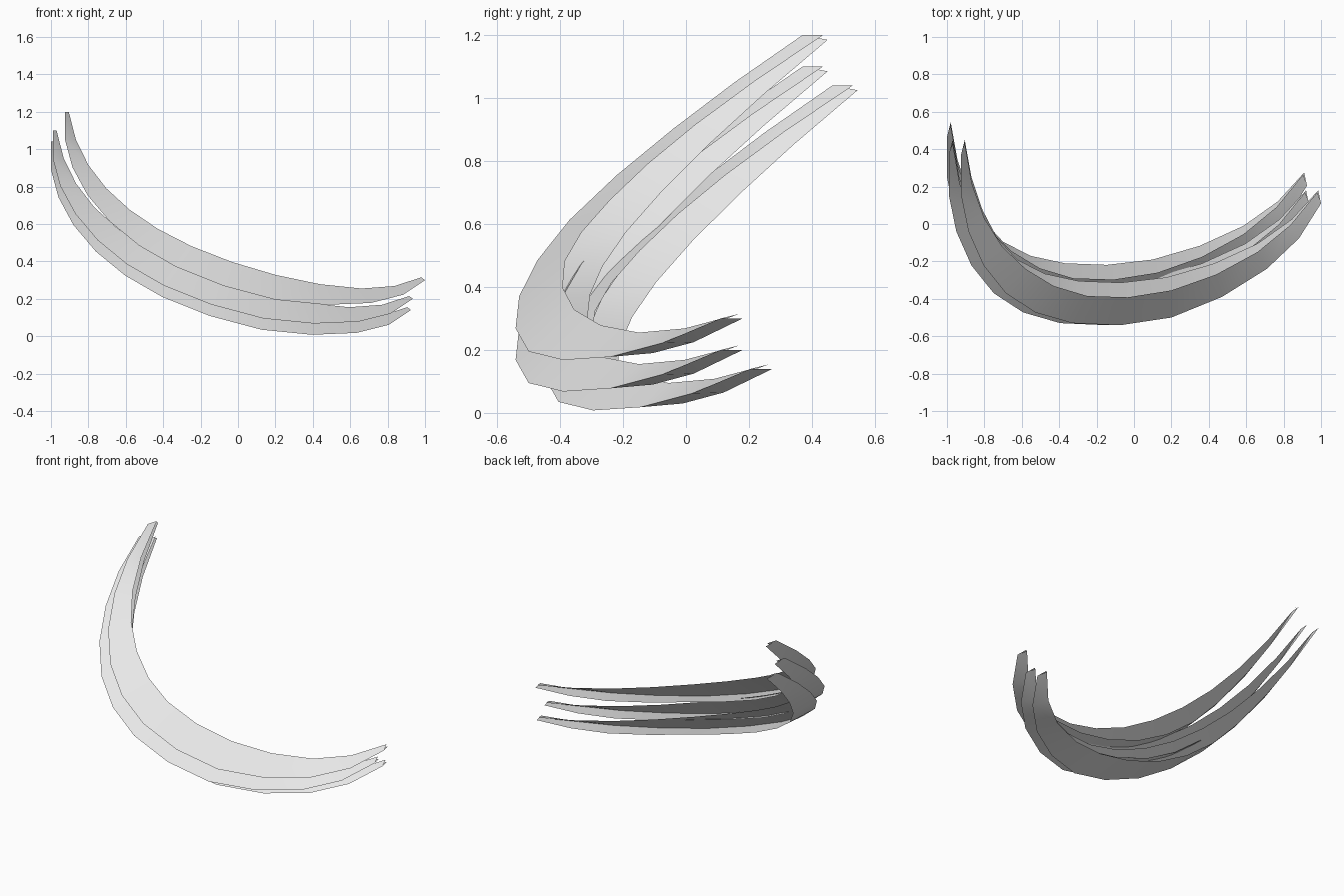
import bpy
import bmesh
from mathutils import Vector

cube = bpy.data.objects.get("Cube")
if cube:
    bpy.data.objects.remove(cube, do_unlink=True)

grey = bpy.data.materials.new("pale grey")
grey.use_nodes = True
colour = (0.8, 0.8, 0.8, 1)
grey.diffuse_color = colour
grey.node_tree.nodes["Principled BSDF"].inputs["Base Color"].default_value = colour


def refine(points):
    """Add one point on a smooth curve between each pair of control points."""
    p = [Vector(point) for point in points]
    first = (3 * p[0] + 6 * p[1] - p[2]) / 8
    last = (3 * p[-1] + 6 * p[-2] - p[-3]) / 8
    inner = [(9 * (b + c) - a - d) / 16 for a, b, c, d in zip(p, p[1:], p[2:], p[3:])]
    middles = [first] + inner + [last]
    rail = []
    for point, middle in zip(p, middles):
        rail += [point, middle]
    return rail + [p[-1]]


# Upper free edge, sharp front fold and inner free edge of one folded blade
upper_edge = refine([(.98, .17, .315), (.66, -.15, .255), (.2, -.355, .328),
                     (-.25, -.385, .482), (-.58, -.24, .677), (-.8, .03, .915),
                     (-.905, .435, 1.2)])
front_fold = refine([(1, .11, .3), (.71, -.24, .178), (.2, -.5, .195),
                     (-.33, -.53, .37), (-.685, -.37, .613), (-.885, -.04, .903),
                     (-.925, .37, 1.2)])
inner_edge = refine([(.985, .18, .3), (.66, -.105, .19), (.175, -.285, .243),
                     (-.295, -.305, .375), (-.625, -.19, .575), (-.81, .075, .855),
                     (-.905, .45, 1.185)])


def add_blade(name, offset):
    """Skin the three rails as a thin V-shaped crescent."""
    bm = bmesh.new()
    rails = [[bm.verts.new(point + Vector(offset)) for point in rail]
             for rail in (upper_edge, front_fold, inner_edge)]
    for top, low in zip(rails, rails[1:]):
        for i in range(len(top) - 1):
            bm.faces.new((top[i], top[i + 1], low[i + 1], low[i]))
    mesh = bpy.data.meshes.new(name)
    bm.to_mesh(mesh)
    bm.free()
    mesh.materials.append(grey)
    blade = bpy.data.objects.new(name, mesh)
    bpy.context.collection.objects.link(blade)
    bpy.ops.object.select_all(action="DESELECT")
    blade.select_set(True)
    bpy.context.view_layer.objects.active = blade
    bpy.ops.object.shade_smooth_by_angle()


# Three identical blades, stepped downwards
add_blade("top_blade", (0, 0, 0))
add_blade("middle_blade", (-.065, 0, -.1))
add_blade("bottom_blade", (-.075, .095, -.16))
